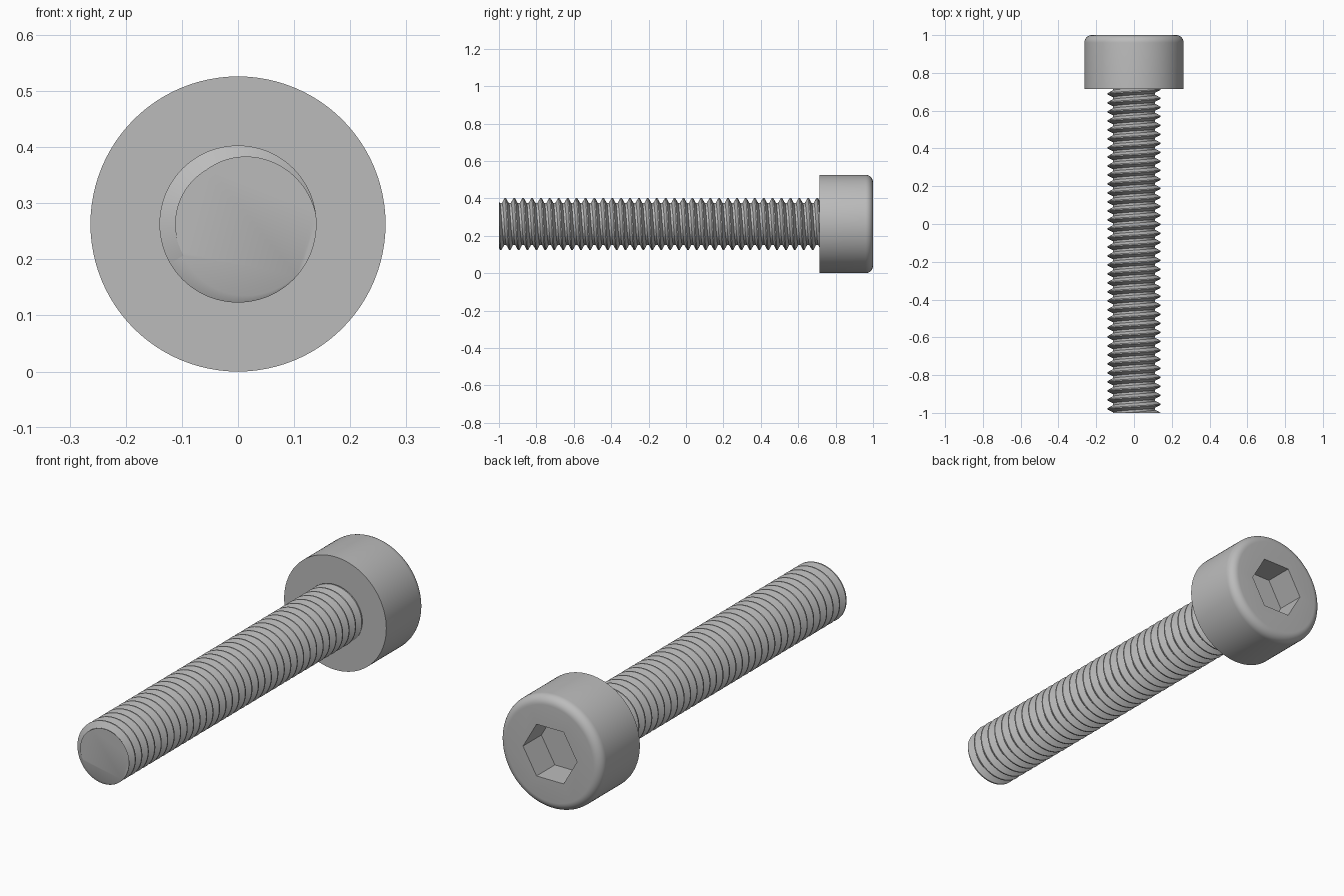
import bpy, bmesh
from math import sin, cos, pi, radians

cube = bpy.data.objects.get("Cube")
if cube:
    bpy.data.objects.remove(cube, do_unlink=True)

HEAD_R, AXIS_Z = 0.263, 0.263
HEAD_FRONT, HEAD_BACK, FILLET = 0.715, 1.0, 0.04
HEX_R, HEX_DEPTH = 0.139, 0.135
MAJOR_R, MINOR_R, TIP = 0.14, 0.112, -1.0
PITCH = 1.715 / 36
SEGS = 96

steel = bpy.data.materials.new("grey steel")
steel.use_nodes = True
steel.diffuse_color = (0.5, 0.5, 0.5, 1)
steel.node_tree.nodes["Principled BSDF"].inputs["Base Color"].default_value = (0.5, 0.5, 0.5, 1)


def finish(bm, name):
    """Turn a bmesh into a smooth-shaded steel object with crisp edges."""
    bmesh.ops.recalc_face_normals(bm, faces=bm.faces[:])
    mesh = bpy.data.meshes.new(name)
    bm.to_mesh(mesh)
    bm.free()
    mesh.materials.append(steel)
    obj = bpy.data.objects.new(name, mesh)
    bpy.context.collection.objects.link(obj)
    bpy.ops.object.select_all(action="DESELECT")
    obj.select_set(True)
    bpy.context.view_layer.objects.active = obj
    bpy.ops.object.shade_smooth_by_angle(angle=radians(30))


def point(bm, r, y, a):
    return bm.verts.new((r * cos(a), y, AXIS_Z + r * sin(a)))


def ring(bm, r, y, count):
    return [point(bm, r, y, 2 * pi * i / count) for i in range(count)]


def bridge(bm, a, b):
    n = len(a)
    for i in range(n):
        j = (i + 1) % n
        bm.faces.new((a[i], a[j], b[j], b[i]))


# Head: cylinder with a rounded back rim
bm = bmesh.new()
profile = [(HEAD_R, HEAD_FRONT)]
for i in range(9):
    t = pi / 2 * i / 8
    profile.append((HEAD_R - FILLET + FILLET * cos(t), HEAD_BACK - FILLET + FILLET * sin(t)))
rings = [ring(bm, r, y, SEGS) for r, y in profile]
for a, b in zip(rings, rings[1:]):
    bridge(bm, a, b)
bm.faces.new(rings[0])

# Hexagonal socket: back face split into six panels around the recess
rim = ring(bm, HEX_R, HEAD_BACK, 6)
floor = ring(bm, HEX_R, HEAD_BACK - HEX_DEPTH, 6)
step = SEGS // 6
for i in range(6):
    arc = [rings[-1][k % SEGS] for k in range(i * step, (i + 1) * step + 1)]
    bm.faces.new(arc + [rim[(i + 1) % 6], rim[i]])
bridge(bm, rim, floor)
bm.faces.new(floor)
finish(bm, "socket_head")

# Threaded shank: right-hand helix of crest and root flats, trimmed at both ends
bm = bmesh.new()
section = [(-1 / 16, MAJOR_R), (1 / 16, MAJOR_R), (3 / 8, MINOR_R), (5 / 8, MINOR_R)]
columns = 4 * 41
crest = radians(-15)
grid = []
for j in range(SEGS):
    row = []
    for k in range(columns):
        offset, r = section[k % 4]
        y = TIP + PITCH * (offset + k // 4 - 2 - j / SEGS)
        row.append(point(bm, r, y, crest + 2 * pi * j / SEGS))
    grid.append(row)


def thread_vert(j, k):
    # One full turn lands on the previous pitch
    return grid[j][k] if j < SEGS else grid[0][k - 4]


for j in range(SEGS):
    for k in range(4, columns - 1):
        bm.faces.new((thread_vert(j, k), thread_vert(j, k + 1),
                      thread_vert(j + 1, k + 1), thread_vert(j + 1, k)))
for y, direction in ((TIP, -1), (HEAD_FRONT + 0.01, 1)):
    cut = bmesh.ops.bisect_plane(bm, geom=bm.verts[:] + bm.edges[:] + bm.faces[:],
                                 plane_co=(0, y, 0), plane_no=(0, direction, 0),
                                 clear_outer=True)
    edges = [e for e in cut["geom_cut"] if isinstance(e, bmesh.types.BMEdge)]
    bmesh.ops.holes_fill(bm, edges=edges, sides=0)
bmesh.ops.delete(bm, geom=[v for v in bm.verts if not v.link_faces], context="VERTS")
finish(bm, "threaded_shank")
